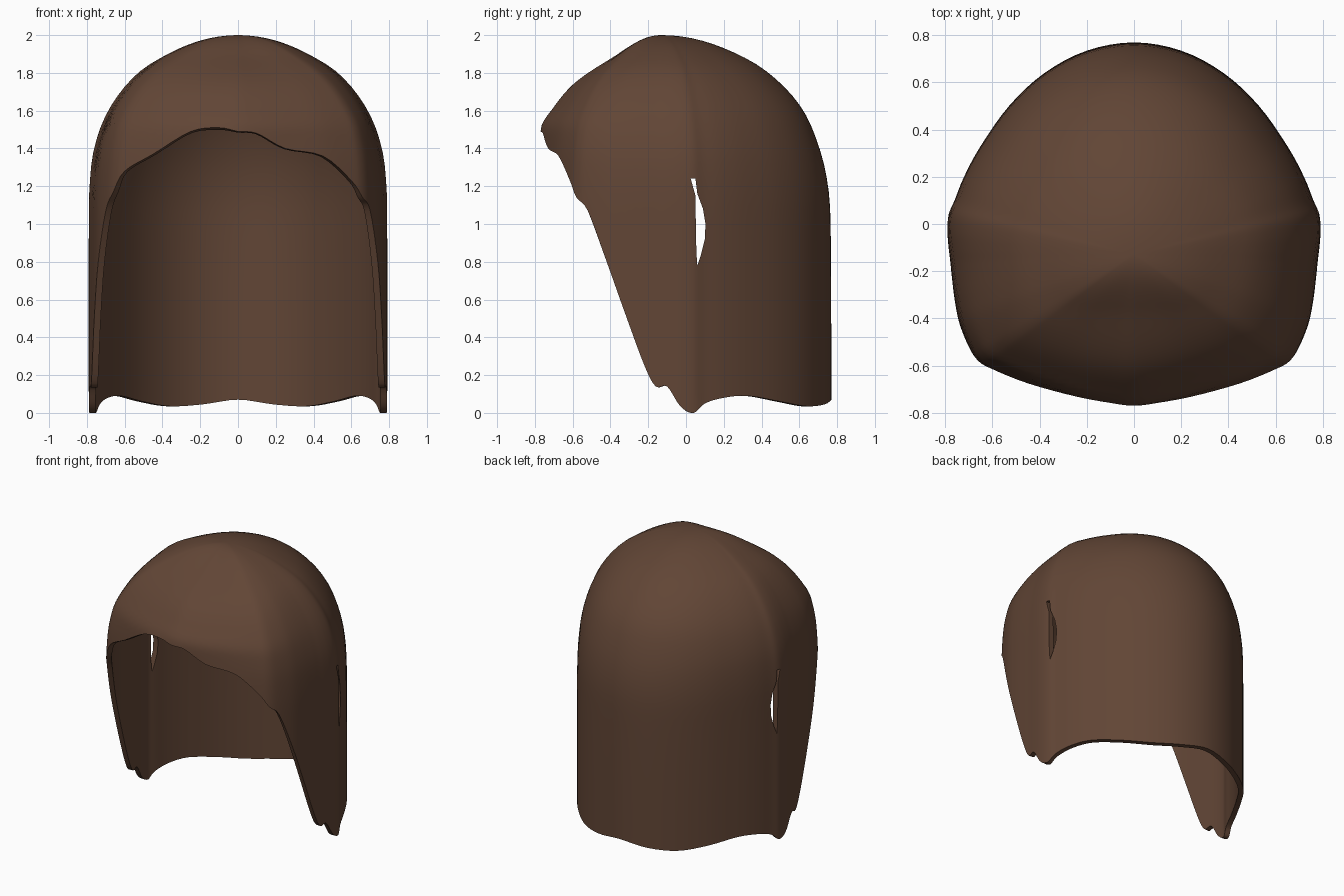
import bpy, bmesh, math

if "Cube" in bpy.data.objects:
    bpy.data.objects.remove(bpy.data.objects["Cube"])

APEX_Y, ROWS, SUB = -0.13, 32, 4

# Plan outline of one half with the height of the lower edge: x, y, z
HALF = [(.2, .735, .045), (.38, .64, .035), (.53, .5, .06), (.65, .33, .09),
        (.72, .2, .08), (.76, .1, .05), (.785, .04, .0), (.79, -.03, .035),
        (.785, -.1, .14), (.778, -.16, .14), (.772, -.22, .25), (.76, -.32, .52),
        (.74, -.42, .8), (.70, -.52, 1.07)]
FRONT_R = [(.66, -.58, 1.14), (.6, -.615, 1.23), (.45, -.675, 1.36), (.25, -.73, 1.40), (.1, -.758, 1.48)]
FRONT_L = [(.66, -.58, 1.17), (.6, -.615, 1.28), (.45, -.675, 1.37), (.25, -.73, 1.49), (.1, -.758, 1.51)]

# Dome profiles: (sqrt of drop below the crown, fraction of full radius)
FRONT = [(0, 0), (.316, .36), (.51, .73), (.616, .89), (.707, 1), (1.5, 1.05)]
SIDE = [(0, 0), (.316, .47), (.447, .67), (.632, .87), (.775, .965), (.894, .995), (1.0, 1), (1.5, 1)]
BACK = [(0, 0), (.265, .37), (.424, .6), (.616, .82), (.775, .93), (.894, .98), (1.0, .995), (1.5, 1)]


def catmull(p0, p1, p2, p3, t):
    return tuple(.5 * (2 * b + (c - a) * t + (2 * a - 5 * b + 4 * c - d) * t * t
                       + (3 * b - a - 3 * c + d) * t ** 3) for a, b, c, d in zip(p0, p1, p2, p3))


def sample(profile, s):
    """Smooth (Hermite) lookup in a profile."""
    n = len(profile)
    slope = lambda i, j: (profile[j][1] - profile[i][1]) / (profile[j][0] - profile[i][0])
    for i in range(n - 1):
        (a, fa), (b, fb) = profile[i], profile[i + 1]
        if s <= b or i == n - 2:
            ma, mb = slope(max(i - 1, 0), i + 1), slope(i, min(i + 2, n - 1))
            h, t = b - a, (s - a) / (b - a)
            return (fa * (2 * t**3 - 3 * t * t + 1) + h * ma * (t**3 - 2 * t * t + t)
                    + fb * (3 * t * t - 2 * t**3) + h * mb * (t**3 - t * t))


# Closed loop around the hood
right = HALF + FRONT_R
left = [(-x, y, z) for x, y, z in HALF + FRONT_L]
keys = [(0, .77, .07)] + right + [(0, -.77, 1.49)] + left[::-1]
n = len(keys)
loop = [catmull(keys[i - 1], keys[i], keys[(i + 1) % n], keys[(i + 2) % n], k / SUB)
        for i in range(n) for k in range(SUB)]

# Shell surface, from the crown down to the ragged edge
bm = bmesh.new()
crown = bm.verts.new((0, APEX_Y, 2))
columns = []
for x, y, ze in loop:
    dy = y - APEX_Y
    side = x * x / (x * x + dy * dy)
    end = BACK if dy > 0 else FRONT
    depth = math.sqrt(2 - max(ze, 0))
    scale_fix = 1.0
    if dy < 0:
        scale_fix = 1 / (side * sample(SIDE, depth) + (1 - side) * sample(FRONT, depth))
    column = []
    for r in range(1, ROWS + 1):
        s = depth * r / ROWS
        f = side * sample(SIDE, s) + (1 - side) * sample(end, s)
        f *= 1 + (scale_fix - 1) * r / ROWS
        column.append(bm.verts.new((x * f, APEX_Y + dy * f, 2 - s * s)))
    columns.append(column)
for i, a in enumerate(columns):
    b = columns[(i + 1) % len(columns)]
    bm.faces.new((crown, a[0], b[0]))
    for r in range(ROWS - 1):
        bm.faces.new((a[r], a[r + 1], b[r + 1], b[r]))
bmesh.ops.recalc_face_normals(bm, faces=bm.faces)
if crown.normal.z < 0 and sum(f.normal.z for f in crown.link_faces) < 0:
    bmesh.ops.reverse_faces(bm, faces=bm.faces)
mesh = bpy.data.meshes.new("leather_hood")
bm.to_mesh(mesh)
bm.free()
hood = bpy.data.objects.new("leather_hood", mesh)
bpy.context.collection.objects.link(hood)

# Ear slit cutter running through both sides
SLIT = [(.025, 1.24), (.05, 1.24), (.06, 1.16), (.09, 1.08), (.103, 1.0), (.1, .92),
        (.08, .84), (.06, .78), (.055, .85), (.052, 1.0), (.05, 1.15)]
bm = bmesh.new()
face = bm.faces.new([bm.verts.new((-1, y, z)) for y, z in SLIT])
ext = bmesh.ops.extrude_face_region(bm, geom=[face])
bmesh.ops.translate(bm, vec=(2, 0, 0), verts=[v for v in ext["geom"] if isinstance(v, bmesh.types.BMVert)])
bmesh.ops.recalc_face_normals(bm, faces=bm.faces)
cut_mesh = bpy.data.meshes.new("ear_slit_cutter")
bm.to_mesh(cut_mesh)
bm.free()
cutter = bpy.data.objects.new("ear_slit_cutter", cut_mesh)
bpy.context.collection.objects.link(cutter)
cutter.hide_render = True

# Leather thickness, then the slits
solid = hood.modifiers.new("thickness", 'SOLIDIFY')
solid.thickness, solid.offset = .035, -1
cut = hood.modifiers.new("ear_slits", 'BOOLEAN')
cut.operation, cut.object, cut.solver = 'DIFFERENCE', cutter, 'EXACT'
bpy.context.view_layer.objects.active = hood
hood.select_set(True)
for name in ("thickness", "ear_slits"):
    bpy.ops.object.modifier_apply(modifier=name)
bpy.data.objects.remove(cutter)
bpy.ops.object.shade_smooth_by_angle(angle=math.radians(40))

leather = bpy.data.materials.new("brown_leather")
leather.diffuse_color = (.12, .06, .036, 1)
leather.use_nodes = True
leather.node_tree.nodes["Principled BSDF"].inputs["Base Color"].default_value = leather.diffuse_color
hood.data.materials.clear()
hood.data.materials.append(leather)
